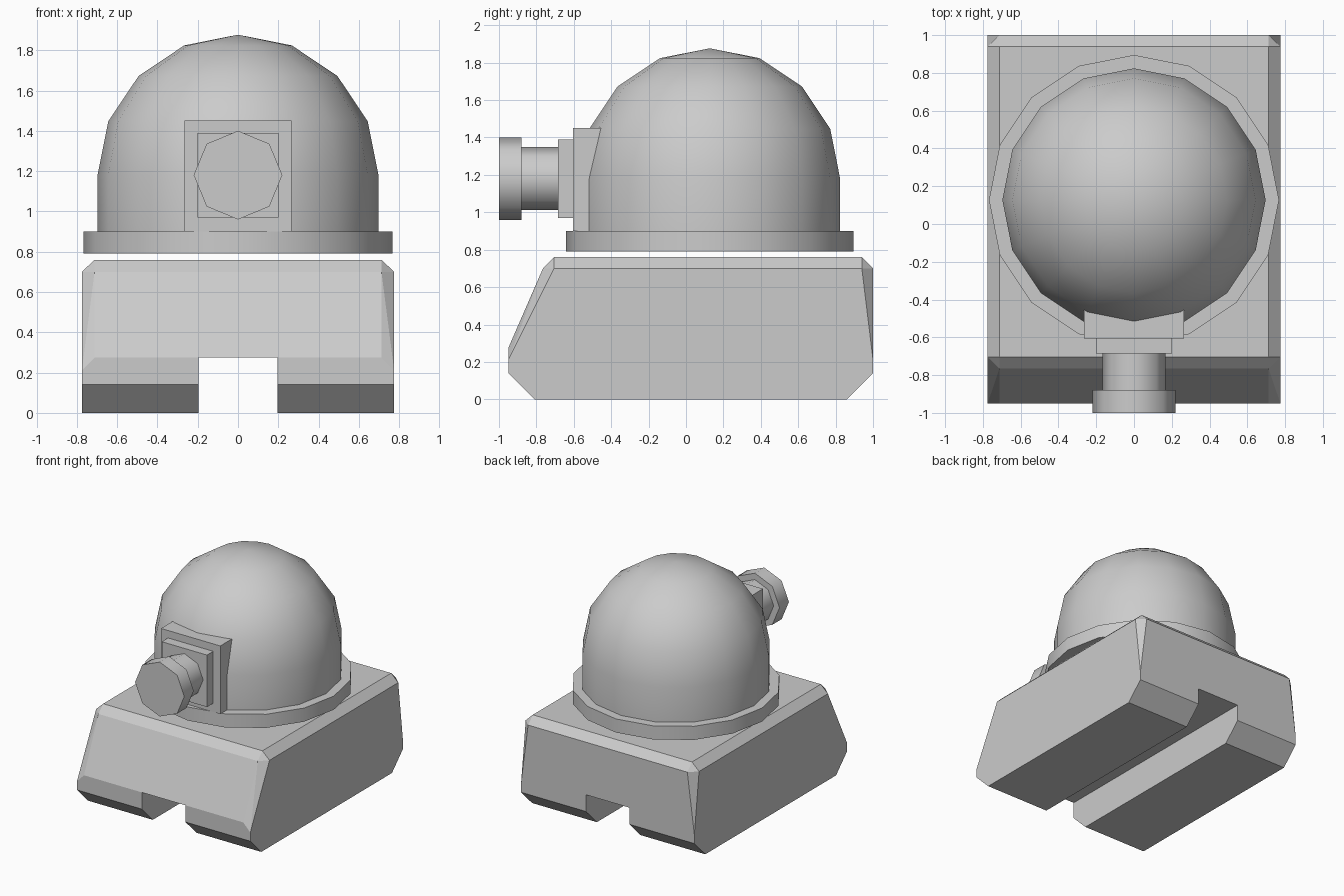
import bpy, bmesh, math
from mathutils import Matrix, Vector

cube = bpy.data.objects.get("Cube")
if cube:
    bpy.data.objects.remove(cube, do_unlink=True)

grey = bpy.data.materials.new("light grey")
grey.use_nodes = True
COL = (0.6, 0.6, 0.6, 1.0)
grey.diffuse_color = COL
grey.node_tree.nodes["Principled BSDF"].inputs["Base Color"].default_value = COL


def finish(name, bm, smooth=False):
    bmesh.ops.recalc_face_normals(bm, faces=bm.faces)
    me = bpy.data.meshes.new(name)
    bm.to_mesh(me)
    bm.free()
    ob = bpy.data.objects.new(name, me)
    bpy.context.collection.objects.link(ob)
    me.materials.append(grey)
    if smooth:
        bpy.ops.object.select_all(action='DESELECT')
        ob.select_set(True)
        bpy.context.view_layer.objects.active = ob
        bpy.ops.object.shade_smooth_by_angle(angle=math.radians(50))
    return ob


def box(name, x, y, z):
    bm = bmesh.new()
    bmesh.ops.create_cube(bm, size=1)
    for v in bm.verts:
        v.co = [lo + (c + 0.5) * (hi - lo) for c, (lo, hi) in zip(v.co, (x, y, z))]
    return finish(name, bm)


def lathe(name, profile, sides, matrix):
    """Revolve (radius, height) points about local z; zero radius makes a pole."""
    bm = bmesh.new()
    rings = []
    for r, h in profile:
        n = sides if r > 0 else 1
        rings.append([bm.verts.new((r * math.cos(2 * math.pi * i / sides),
                                    r * math.sin(2 * math.pi * i / sides), h))
                      for i in range(n)])
    for a, b in zip(rings, rings[1:]):
        for i in range(sides):
            j = (i + 1) % sides
            bm.faces.new([a[i], a[j], b[0]] if len(b) == 1 else [a[i], a[j], b[j], b[i]])
    for ring in (rings[0], rings[-1]):
        if len(ring) > 1:
            bm.faces.new(ring)
    bm.transform(matrix)
    return finish(name, bm, smooth=True)


# Hull: convex chamfered block, built from its mirrored corner points
W, IN = 0.775, 0.712
corners = [
    (W, -0.81, 0), (W, 0.86, 0),
    (W, -0.95, 0.14), (W, 1.0, 0.14),
    (W, -0.95, 0.21), (W, 1.0, 0.21),
    (IN, -0.95, 0.275), (W, -0.89, 0.275), (IN, 1.0, 0.275), (W, 0.94, 0.275),
    (IN, -0.765, 0.70), (W, -0.705, 0.70), (IN, 1.0, 0.70), (W, 0.94, 0.70),
    (IN, -0.705, 0.76), (IN, 0.94, 0.76),
]
bm = bmesh.new()
for x, y, z in corners:
    bm.verts.new((x, y, z))
    bm.verts.new((-x, y, z))
bmesh.ops.convex_hull(bm, input=bm.verts)
bmesh.ops.dissolve_limit(bm, angle_limit=math.radians(1), verts=bm.verts, edges=bm.edges)
hull = finish("hull", bm)

# Channel cut lengthwise through the underside
cutter = box("channel_cutter", (-0.195, 0.195), (-1.2, 1.2), (-0.2, 0.275))
cutter.hide_render = True
cutter.hide_viewport = True
mod = hull.modifiers.new("channel", 'BOOLEAN')
mod.operation = 'DIFFERENCE'
mod.solver = 'EXACT'
mod.object = cutter
bpy.context.view_layer.update()
bpy.context.view_layer.objects.active = hull
bpy.ops.object.modifier_apply(modifier=mod.name)
bpy.data.objects.remove(cutter, do_unlink=True)

# Turret ring and dome
centre = Matrix.Translation((0, 0.127, 0))
lathe("turret_ring", [(0.768, 0.79), (0.768, 0.90)], 16, centre)
R, SPRING = 0.697, 1.18
dome = [(R, 0.90)]
dome += [(R * math.cos(math.radians(a)), SPRING + R * math.sin(math.radians(a)))
         for a in (0, 22.5, 45, 67.5)]
dome.append((0, SPRING + R))
lathe("turret_dome", dome, 16, centre)

# Gun mount: two stacked plates set into the dome
box("mount_plate", (-0.265, 0.265), (-0.605, -0.44), (0.90, 1.45))
box("barrel_plate", (-0.202, 0.202), (-0.685, -0.60), (0.97, 1.39))

# Gun: octagonal barrel and muzzle pointing forward
forward = Matrix.Translation((0, 0, 1.18)) @ Matrix.Rotation(math.radians(90), 4, 'X')
lathe("barrel", [(0.168, 0.68), (0.168, 0.885)], 8, forward)
lathe("muzzle", [(0.22, 0.88), (0.22, 1.0)], 8, forward)
